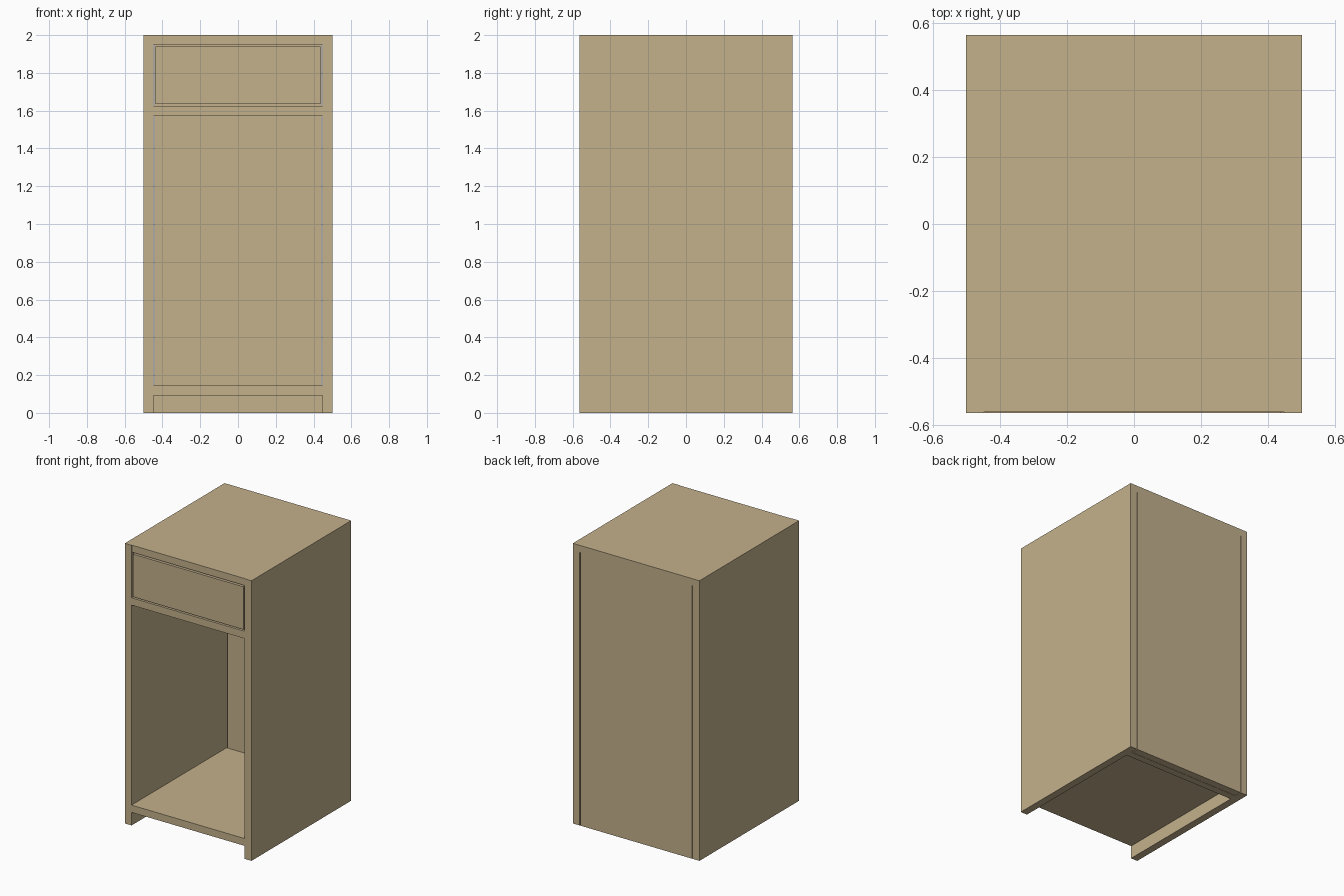
import bpy

# Remove the default cube
cube = bpy.data.objects.get("Cube")
if cube:
    bpy.data.objects.remove(cube, do_unlink=True)

# Single wood colour
COLOUR = (0.55, 0.44, 0.265, 1.0)
wood = bpy.data.materials.new("pale_wood")
wood.use_nodes = True
wood.diffuse_color = COLOUR
bsdf = next(n for n in wood.node_tree.nodes if n.type == "BSDF_PRINCIPLED")
bsdf.inputs["Base Color"].default_value = COLOUR
bsdf.inputs["Roughness"].default_value = 0.7


def board(name, x, y, z):
    """Flat board given as (min, max) along each axis."""
    spans = (x, y, z)
    bpy.ops.mesh.primitive_cube_add(size=1, location=[(a + b) / 2 for a, b in spans])
    obj = bpy.context.object
    obj.name = name
    obj.scale = [b - a for a, b in spans]
    bpy.ops.object.transform_apply(location=False, rotation=False, scale=True)
    obj.data.materials.append(wood)
    return obj


# Overall size, board thickness and clearances
W, D, H = 0.5, 0.5625, 2.0
T = 0.053
IN = W - T            # inner face of the side panels
BACK = D - T          # inner face of the back panel
GAP = 0.01
TOP = H - 0.05        # underside of the top
FRONT = -D + 0.003    # fixed boards sit just behind the front edge

# Carcass
for side, s in (("left", 1), ("right", -1)):
    board(side + "_side_panel", sorted((s * IN, s * W)), (-D, D), (0, H))
board("top_panel", (-IN, IN), (FRONT, D), (TOP, H))
board("back_panel", (-IN + 0.006, IN - 0.006), (BACK, D), (0, TOP))
board("drawer_shelf", (-IN, IN), (-D, BACK), (1.573, 1.625))
board("bottom_shelf", (-IN, IN), (-D, BACK), (0.093, 0.145))
board("rear_plinth", (-IN, IN), (BACK - T, BACK - 0.002), (0, 0.093))

# Drawer: front with a clearance all round, and an open box behind it
DX = IN - GAP
DZ0, DZ1 = 1.625 + GAP, TOP - GAP
BOX_FRONT, BOX_BACK = -D + T, BACK - 0.03
board("drawer_front", (-DX, DX), (-D, BOX_FRONT), (DZ0, DZ1))
board("drawer_base", (-DX, DX), (BOX_FRONT, BOX_BACK), (DZ0, DZ0 + 0.03))
for side, s in (("left", 1), ("right", -1)):
    board("drawer_" + side + "_wall", sorted((s * (DX - 0.03), s * DX)),
          (BOX_FRONT, BOX_BACK), (DZ0 + 0.03, DZ1 - 0.03))
board("drawer_back_wall", (-DX + 0.03, DX - 0.03),
      (BOX_BACK - 0.03, BOX_BACK), (DZ0 + 0.03, DZ1 - 0.03))
